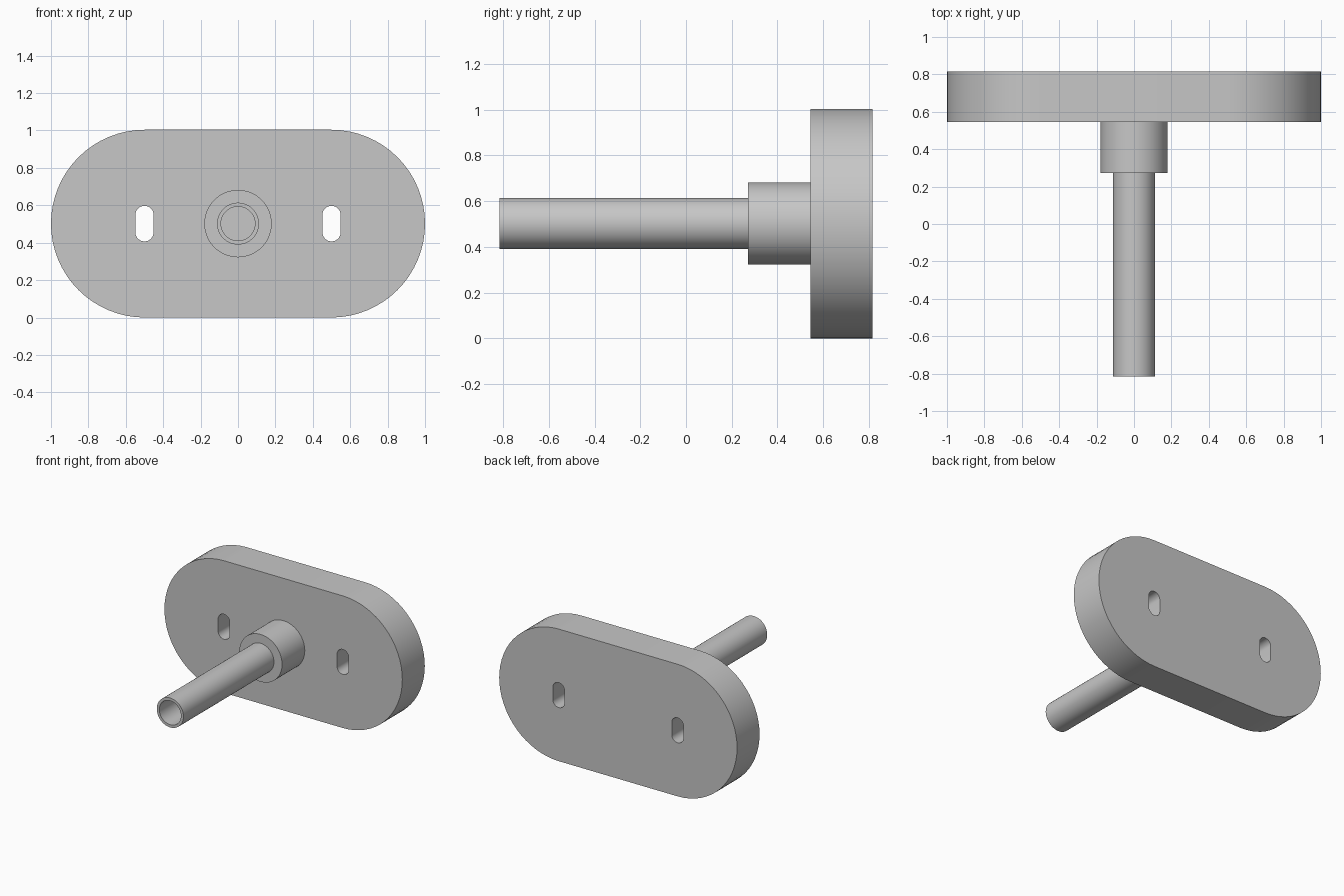
import bpy
import bmesh
from math import cos, sin, pi, radians

cube = bpy.data.objects.get("Cube")
if cube:
    bpy.data.objects.remove(cube, do_unlink=True)

MID_Z = 0.502            # height of the stem axis and slot centres
BACK, FACE = 0.815, 0.545  # rear and front planes of the plate
COLLAR_FRONT, TIP = 0.272, -0.815

grey = bpy.data.materials.new("plain grey")
grey.use_nodes = True
colour = (0.57, 0.57, 0.57, 1)
grey.diffuse_color = colour
grey.node_tree.nodes["Principled BSDF"].inputs["Base Color"].default_value = colour


def finish(bm, name):
    """Turn the bmesh into a smooth shaded object that keeps sharp edges."""
    bmesh.ops.recalc_face_normals(bm, faces=bm.faces)
    mesh = bpy.data.meshes.new(name)
    bm.to_mesh(mesh)
    bm.free()
    mesh.materials.append(grey)
    obj = bpy.data.objects.new(name, mesh)
    bpy.context.collection.objects.link(obj)
    bpy.ops.object.select_all(action="DESELECT")
    obj.select_set(True)
    bpy.context.view_layer.objects.active = obj
    bpy.ops.object.shade_smooth_by_angle(angle=radians(30))
    return obj


def rounded_loop(bm, x, radius, shift_x, shift_z, steps=32):
    """Closed outline made of two half circles joined by straight sides."""
    start = -pi / 2 if shift_x else 0
    verts = []
    for side in (1, -1):
        for i in range(steps + 1):
            a = start + pi * i / steps + (0 if side > 0 else pi)
            verts.append(bm.verts.new((x + side * shift_x + radius * cos(a), FACE,
                                       MID_Z + side * shift_z + radius * sin(a))))
    return [bm.edges.new((v, verts[i - 1])) for i, v in enumerate(verts)]


def turned(name, inner, outer, front, back, sides=72):
    """Hollow cylinder around the stem axis."""
    bm = bmesh.new()
    profile = [(inner, front), (outer, front), (outer, back), (inner, back)]
    rings = []
    for i in range(sides):
        a = 2 * pi * i / sides
        rings.append([bm.verts.new((r * cos(a), y, MID_Z + r * sin(a)))
                      for r, y in profile])
    for i, ring in enumerate(rings):
        last = rings[i - 1]
        for j in range(len(profile)):
            bm.faces.new((ring[j], ring[j - 1], last[j - 1], last[j]))
    return finish(bm, name)


# Back plate with two upright slots
bm = bmesh.new()
edges = rounded_loop(bm, 0, MID_Z, 1 - MID_Z, 0)
for side in (-1, 1):
    edges += rounded_loop(bm, side * 0.5, 0.049, 0, 0.046, 16)
bmesh.ops.triangle_fill(bm, edges=edges, use_beauty=True, use_dissolve=False)
result = bmesh.ops.extrude_face_region(bm, geom=list(bm.faces), use_keep_orig=True)
moved = [g for g in result["geom"] if isinstance(g, bmesh.types.BMVert)]
bmesh.ops.translate(bm, verts=moved, vec=(0, BACK - FACE, 0))
finish(bm, "back_plate")

# Collar and hollow pipe, seated slightly into the plate
turned("collar", 0.1, 0.18, COLLAR_FRONT, FACE + 0.005)
turned("pipe", 0.091, 0.112, TIP, FACE + 0.005)
